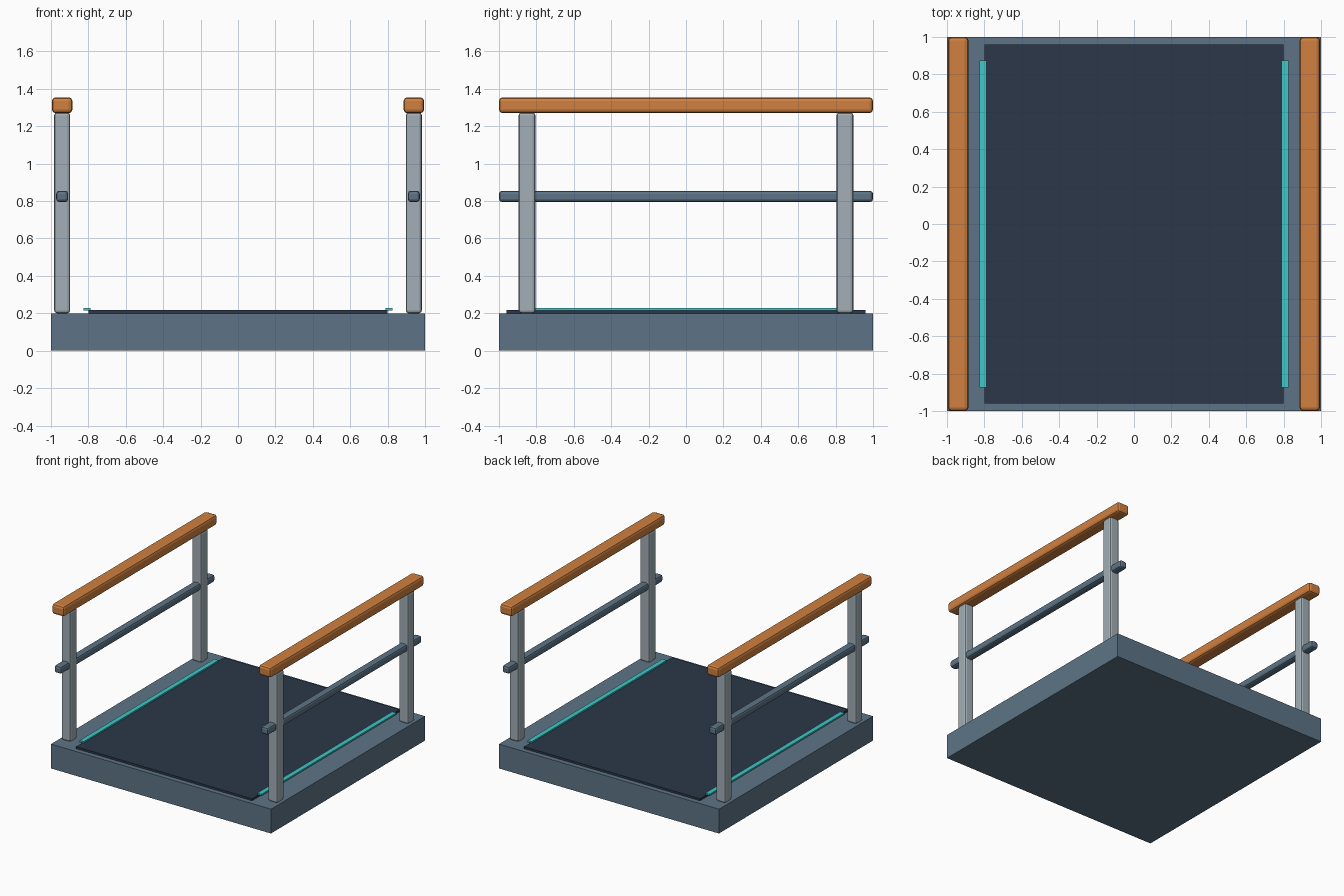
import bpy

if "Cube" in bpy.data.objects:
    bpy.data.objects.remove(bpy.data.objects["Cube"])


def material(name, rgb):
    mat = bpy.data.materials.new(name)
    mat.diffuse_color = (*rgb, 1.0)
    mat.use_nodes = True
    mat.node_tree.nodes["Principled BSDF"].inputs["Base Color"].default_value = mat.diffuse_color
    return mat


SLATE = material("slate", (0.11, 0.175, 0.24))
DARK = material("dark_deck", (0.024, 0.038, 0.065))
STEEL = material("steel", (0.36, 0.43, 0.47))
ORANGE = material("orange", (0.63, 0.216, 0.05))
TEAL = material("teal", (0.05, 0.58, 0.58))


def box(name, center, size, mat, bevel=0.0):
    bpy.ops.mesh.primitive_cube_add(size=1, location=center)
    obj = bpy.context.object
    obj.name = name
    obj.scale = size
    bpy.ops.object.transform_apply(location=False, rotation=False, scale=True)
    obj.data.materials.append(mat)
    if bevel:
        mod = obj.modifiers.new("rounded_edges", "BEVEL")
        mod.width = bevel
        mod.segments = 2
    return obj


# Platform slab and walking surface
box("base", (0, 0, 0.1), (2, 2, 0.2), SLATE)
box("deck", (0, 0, 0.2075), (1.6, 1.92, 0.019), DARK)

for side, s in (("left", -1), ("right", 1)):
    # Edge strip beside the deck
    box(f"{side}_edge_strip", (s * 0.808, 0, 0.2225), (0.038, 1.75, 0.013), TEAL)
    # Railing posts
    for end, e in (("front", -1), ("back", 1)):
        box(f"{side}_{end}_post", (s * 0.94, e * 0.85, 0.737),
            (0.086, 0.09, 1.074), STEEL, 0.016)
    # Middle rail and handrail
    box(f"{side}_middle_rail", (s * 0.94, 0, 0.825), (0.064, 2, 0.06), SLATE, 0.016)
    box(f"{side}_handrail", (s * 0.94, 0, 1.3125), (0.11, 2, 0.085), ORANGE, 0.02)
